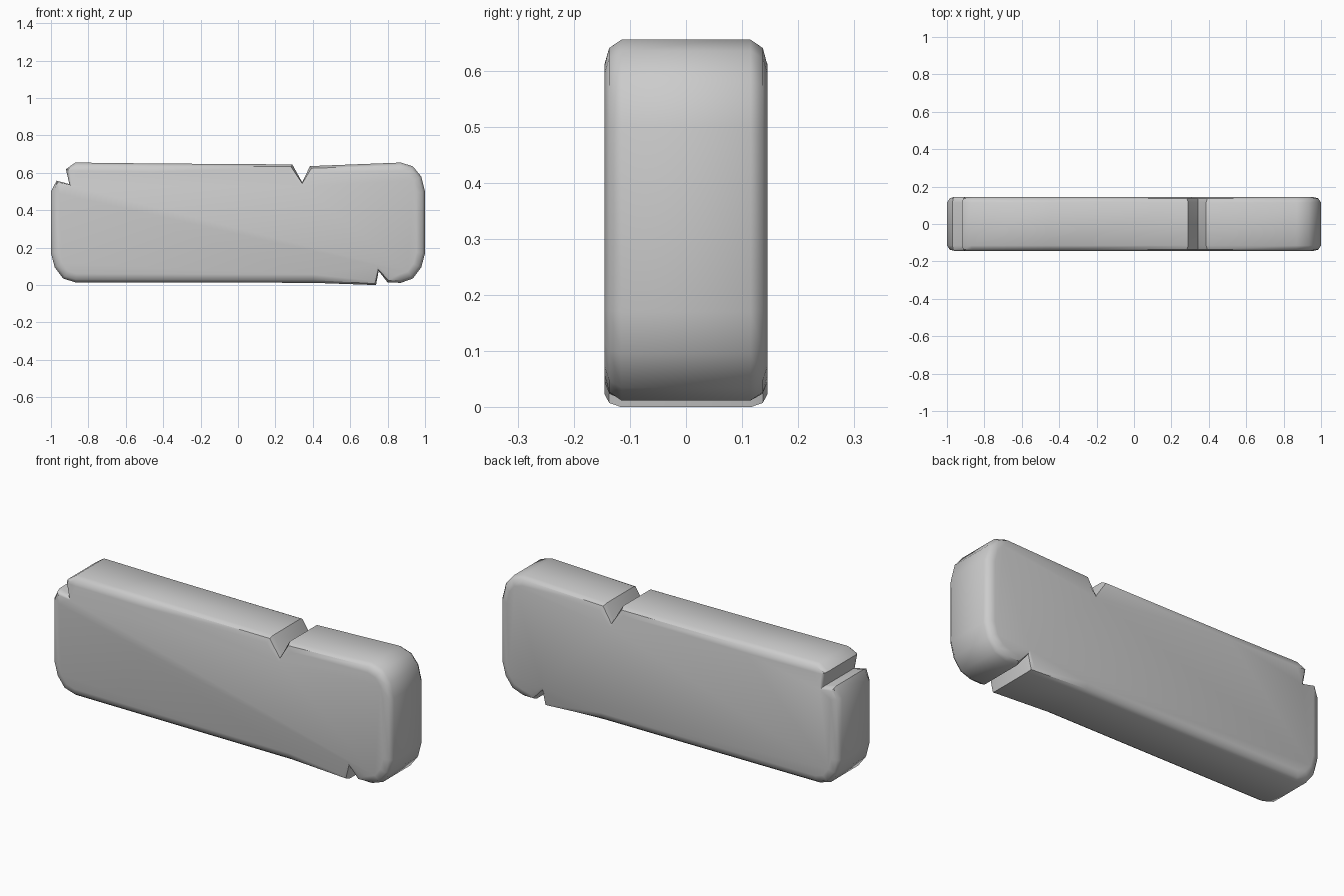
import bpy, bmesh
from mathutils import Vector

if "Cube" in bpy.data.objects:
    bpy.data.objects.remove(bpy.data.objects["Cube"])

# Plank outline in x/z, clockwise from the left; third value scales the edge rounding
outline = [
    (-1.0, 0.17, 1), (-1.0, 0.50, 1),
    (-0.97, 0.558, .4), (-0.902, 0.54, .25), (-0.92, 0.62, .4),   # corner chip
    (-0.87, 0.655, 1), (-0.45, 0.65, 1),
    (0.29, 0.645, .8), (0.343, 0.55, .3), (0.385, 0.636, .8),     # top notch
    (0.87, 0.655, 1), (0.935, 0.635, 1), (0.98, 0.58, 1), (1.0, 0.50, 1),
    (1.0, 0.17, 1), (0.98, 0.095, 1), (0.935, 0.035, 1), (0.87, 0.012, 1),
    (0.80, 0.014, .7), (0.752, 0.075, .4), (0.738, 0.0, .5),      # bottom notch
    (0.40, 0.012, 1), (-0.87, 0.015, 1), (-0.935, 0.035, 1), (-0.98, 0.095, 1),
]
ROUND = 0.045
pts = [Vector(p[:2]) for p in outline]


def inward(i):
    """Mitred inward direction at an outline corner, with a length limit."""
    a = (pts[i] - pts[i - 1]).normalized()
    b = (pts[(i + 1) % len(pts)] - pts[i]).normalized()
    na, nb = Vector((a.y, -a.x)), Vector((b.y, -b.x))
    m = (na + nb).normalized()
    return m * min(1 / max(m.dot(na), 0.1), 1.6) * outline[i][2]


dirs = [inward(i) for i in range(len(pts))]

# Cross-sections from front to back: depth and share of the inset
half = [(-0.145, 1), (-0.137, 0.33), (-0.115, 0)]
sections = half + [(-y, k) for y, k in reversed(half)]
bm = bmesh.new()
rings = []
for y, k in sections:
    ring = []
    for p, d in zip(pts, dirs):
        q = p + d * ROUND * k
        ring.append(bm.verts.new((q.x, y, q.y)))
    rings.append(ring)
n = len(pts)
for r0, r1 in zip(rings, rings[1:]):
    for i in range(n):
        j = (i + 1) % n
        bm.faces.new((r0[i], r0[j], r1[j], r1[i]))
bm.faces.new(rings[0])
bm.faces.new(rings[-1])
bmesh.ops.recalc_face_normals(bm, faces=bm.faces)

mesh = bpy.data.meshes.new("plank")
bm.to_mesh(mesh)
bm.free()
plank = bpy.data.objects.new("plank", mesh)
bpy.context.collection.objects.link(plank)
bpy.context.view_layer.objects.active = plank
plank.select_set(True)
bpy.ops.object.shade_smooth_by_angle(angle=0.72)
